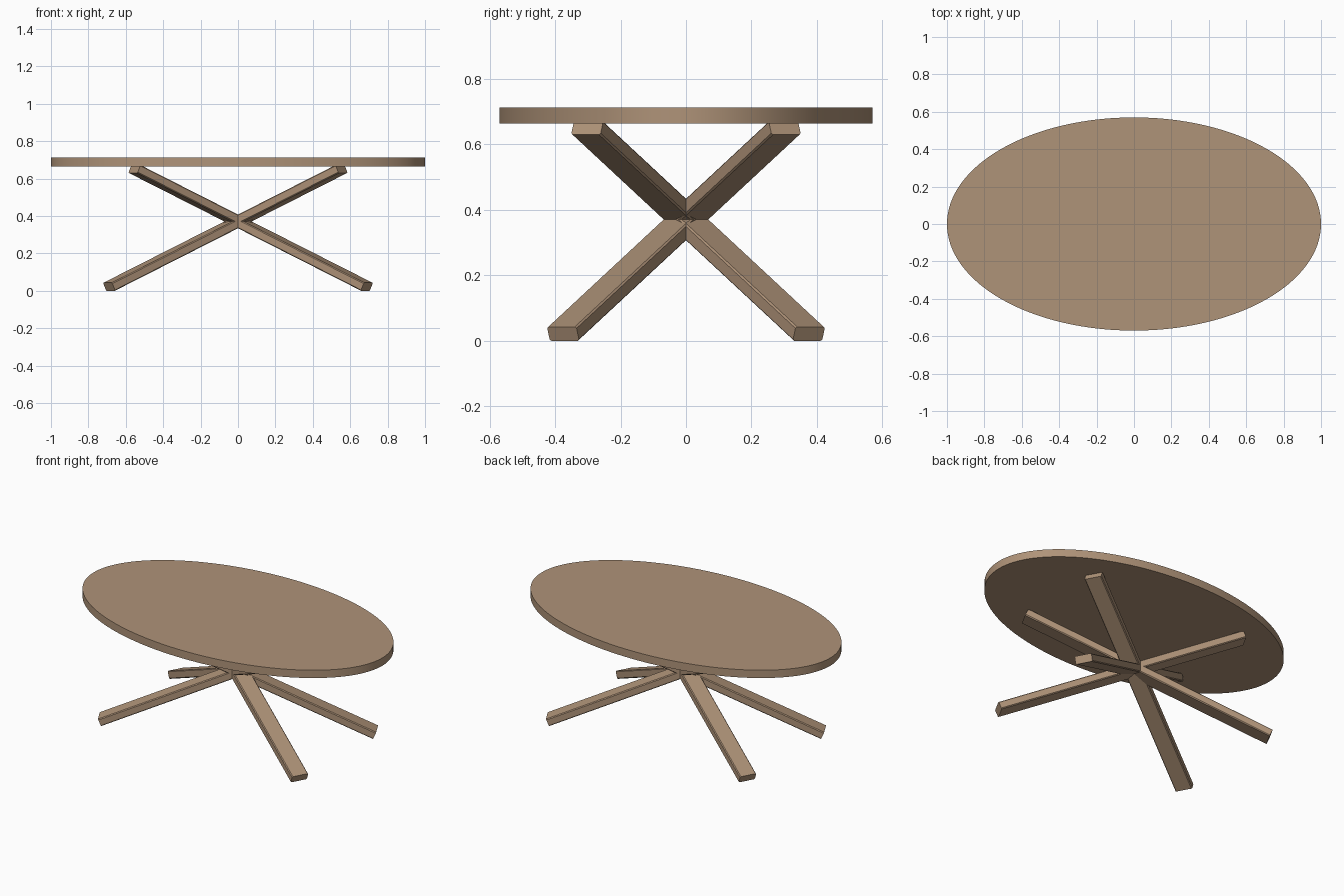
import bpy
import math

cube = bpy.data.objects.get("Cube")
if cube:
    bpy.data.objects.remove(cube, do_unlink=True)

# Single wood colour
wood = bpy.data.materials.new("Tan wood")
wood.use_nodes = True
colour = (0.43, 0.293, 0.19, 1.0)
wood.diffuse_color = colour
wood.node_tree.nodes["Principled BSDF"].inputs["Base Color"].default_value = colour

# Elliptical table top
TOP_Z, UNDER_Z = 0.713, 0.664
bpy.ops.mesh.primitive_cylinder_add(vertices=128, radius=1, depth=1,
                                    location=(0, 0, (TOP_Z + UNDER_Z) / 2))
top = bpy.context.object
top.name = "table_top"
top.scale = (1.0, 0.57, TOP_Z - UNDER_Z)
bpy.ops.object.transform_apply(location=False, rotation=False, scale=True)
bpy.ops.object.shade_smooth_by_angle(angle=math.radians(30))
top.data.materials.append(wood)

# Leg bars: each runs from a foot, through the centre, to the opposite underside
WIDTH, THICK = 0.102, 0.047
FOOT_R, HEAD_R, HEAD_Z = 0.775, 0.64, 0.63   # ends of the bar's lower face
tilt = math.atan2(HEAD_Z, FOOT_R + HEAD_R)
length = math.hypot(HEAD_Z, FOOT_R + HEAD_R)
mid_r = (FOOT_R - HEAD_R) / 2 + THICK / 2 * math.sin(tilt)
mid_z = HEAD_Z / 2 + THICK / 2 * math.cos(tilt)


def add_leg(name, azimuth):
    bpy.ops.mesh.primitive_cube_add(
        size=1, location=(mid_r * math.cos(azimuth), mid_r * math.sin(azimuth), mid_z),
        rotation=(0, tilt, azimuth))
    leg = bpy.context.object
    leg.name = name
    leg.scale = (length, WIDTH, THICK)
    bpy.ops.object.transform_apply(location=False, rotation=False, scale=True)
    leg.data.materials.append(wood)
    # Fine chamfer along the four long edges only
    weights = leg.data.attributes.new("bevel_weight_edge", "FLOAT", "EDGE")
    verts = leg.data.vertices
    for edge in leg.data.edges:
        a, b = (verts[i].co for i in edge.vertices)
        weights.data[edge.index].value = 1.0 if abs(a.x - b.x) > 0.5 else 0.0
    bevel = leg.modifiers.new("Chamfer", "BEVEL")
    bevel.limit_method = "WEIGHT"
    bevel.width = 0.005
    bevel.segments = 1


SPREAD = math.radians(28.6)
for name, angle in (("leg_back_left", SPREAD), ("leg_back_right", math.pi - SPREAD),
                    ("leg_front_right", math.pi + SPREAD), ("leg_front_left", -SPREAD)):
    add_leg(name, angle)
